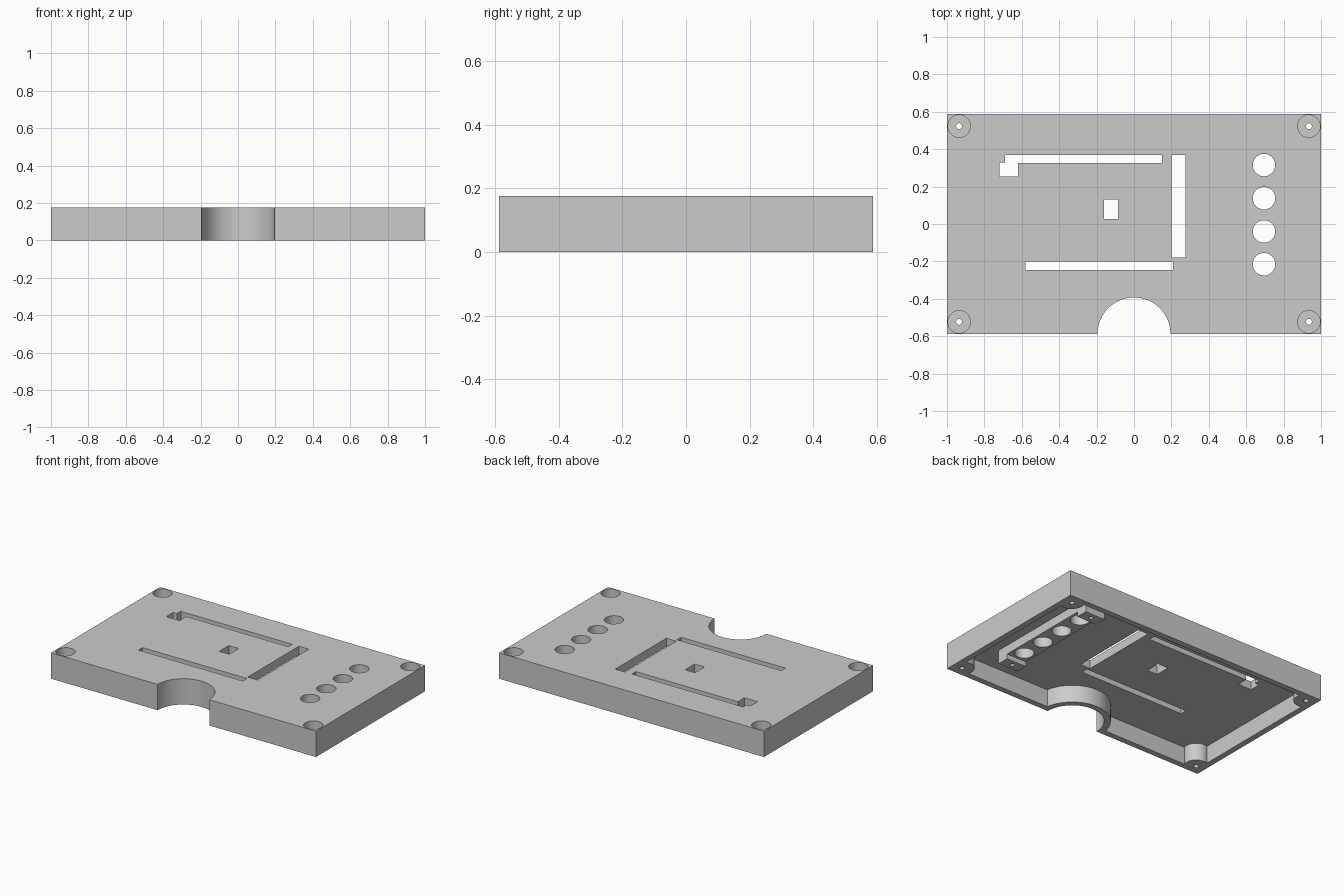
import bpy
import math

if "Cube" in bpy.data.objects:
    bpy.data.objects.remove(bpy.data.objects["Cube"], do_unlink=True)

W, D, H = 1.0, 0.588, 0.176      # half width, half depth, height
WALL, CEIL = 0.04, 0.118         # wall thickness, underside of the top panel

grey = bpy.data.materials.new("plain_grey")
grey.use_nodes = True
colour = (0.6, 0.6, 0.6, 1)
grey.diffuse_color = colour
grey.node_tree.nodes["Principled BSDF"].inputs["Base Color"].default_value = colour


def box(name, x0, x1, y0, y1, z0, z1):
    bpy.ops.mesh.primitive_cube_add(
        size=1, location=((x0 + x1) / 2, (y0 + y1) / 2, (z0 + z1) / 2))
    ob = bpy.context.object
    ob.name = name
    ob.scale = (x1 - x0, y1 - y0, z1 - z0)
    bpy.ops.object.transform_apply(location=True, rotation=False, scale=True)
    return ob


def cylinder(name, x, y, r, z0, z1, sides=48):
    bpy.ops.mesh.primitive_cylinder_add(
        vertices=sides, radius=r, depth=z1 - z0, location=(x, y, (z0 + z1) / 2))
    ob = bpy.context.object
    ob.name = name
    bpy.ops.object.transform_apply(location=True, rotation=False, scale=False)
    return ob


def cut(target, tool):
    mod = target.modifiers.new("cut", "BOOLEAN")
    mod.operation, mod.solver, mod.object = "DIFFERENCE", "EXACT", tool
    bpy.context.view_layer.objects.active = target
    bpy.ops.object.modifier_apply(modifier=mod.name)
    bpy.data.objects.remove(tool, do_unlink=True)


corners = [(sx * 0.935, sy * 0.523) for sx in (-1, 1) for sy in (-1, 1)]
lamp_x = 0.695
lamp_y = [-0.215, -0.04, 0.138, 0.315]

# Hollow underside, leaving screw bosses, cable collar and lamp bracket
cavity = box("cavity", -W + WALL, W - WALL, -D + WALL, D - WALL, -0.1, CEIL)
for x, y in corners:
    cut(cavity, cylinder("boss", x, y, 0.078, -0.2, 0.3))
cut(cavity, cylinder("collar", 0, -D, 0.236, -0.2, 0.3, 96))
cut(cavity, box("bracket", 0.62, 0.77, -0.37, 0.46, 0.058, 0.3))
for y0 in (-0.37, 0.38):
    cut(cavity, box("bracket_foot", 0.62, 0.77, y0, y0 + 0.08, 0.025, 0.3))

lid = box("enclosure_lid", -W, W, -D, D, 0, H)
cut(lid, cavity)

# Cable opening in the front edge
cut(lid, cylinder("cable_opening", 0, -D, 0.195, -0.2, 0.4, 96))

# Countersunk corner screws
for x, y in corners:
    cut(lid, cylinder("screw_head", x, y, 0.06, 0.059, 0.4))
    cut(lid, cylinder("screw_hole", x, y, 0.016, -0.2, 0.4, 24))

# Row of lamp holes and the bracket's blind screw holes
for y in lamp_y:
    cut(lid, cylinder("lamp_hole", lamp_x, y, 0.06, -0.2, 0.4))
for y in (-0.33, 0.42):
    cut(lid, cylinder("foot_hole", lamp_x, y, 0.014, -0.2, 0.1, 24))

# Slots through the top panel
slots = [
    (-0.72, -0.62, 0.255, 0.33),
    (-0.69, 0.15, 0.327, 0.37),
    (0.2, 0.275, -0.18, 0.37),
    (-0.58, 0.208, -0.245, -0.2),
    (-0.16, -0.085, 0.028, 0.13),
]
for s in slots:
    cut(lid, box("slot", *s, -0.2, 0.4))

# Finish
lid.data.materials.clear()
lid.data.materials.append(grey)
for face in lid.data.polygons:
    face.material_index = 0
bpy.ops.object.select_all(action="DESELECT")
lid.select_set(True)
bpy.context.view_layer.objects.active = lid
bpy.ops.object.shade_smooth_by_angle(angle=math.radians(30))
